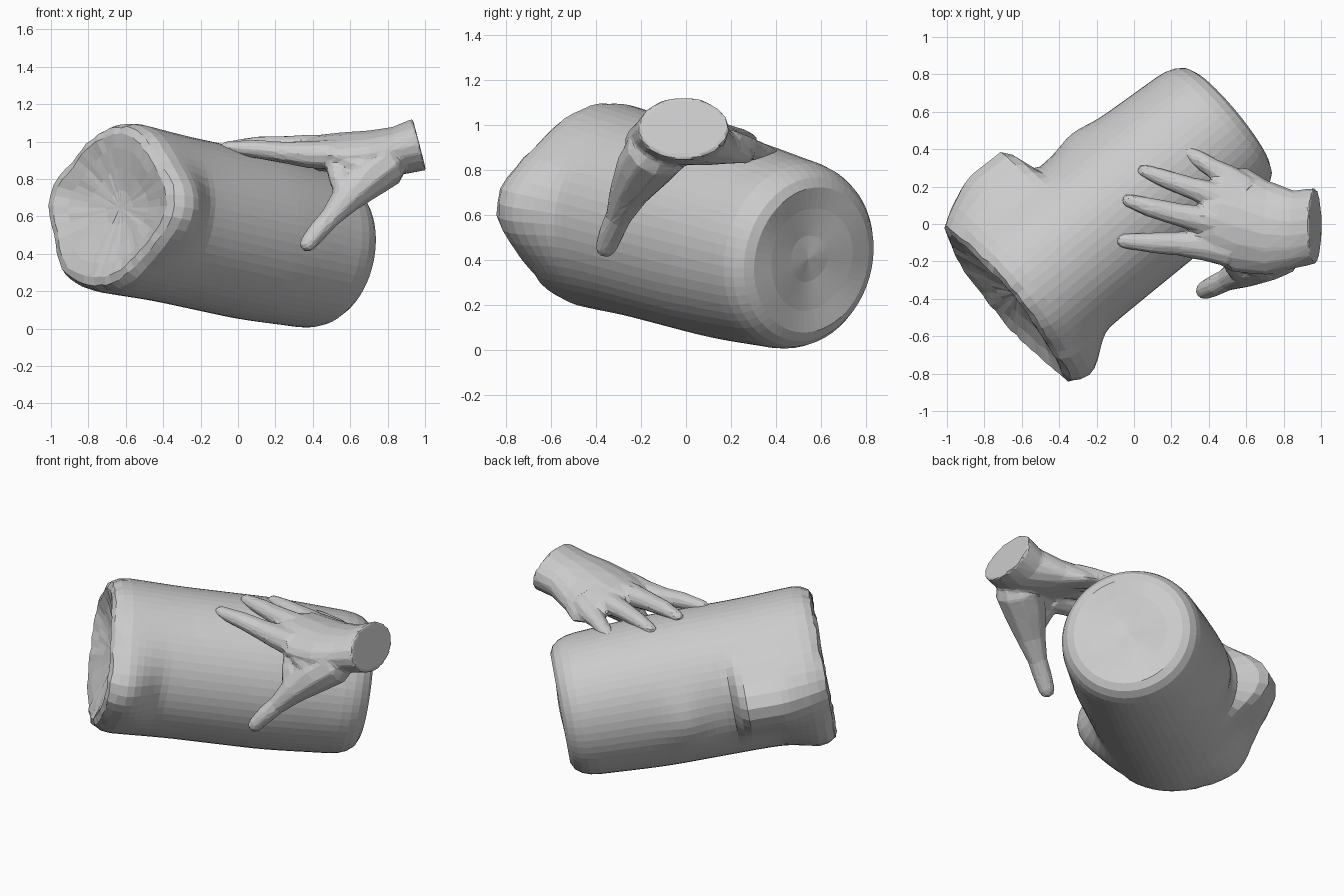
import bpy, bmesh, math, random
from mathutils import Vector

if "Cube" in bpy.data.objects:
    bpy.data.objects.remove(bpy.data.objects["Cube"])

random.seed(4)


def loft(name, rings, tip_a=None, tip_b=None):
    """Skin a list of closed rings; ends get a fan to a tip or a flat cap."""
    bm = bmesh.new()
    vr = [[bm.verts.new(p) for p in r] for r in rings]
    k = len(vr[0])
    for a, b in zip(vr, vr[1:]):
        for i in range(k):
            j = (i + 1) % k
            bm.faces.new((a[i], a[j], b[j], b[i]))
    for ring, tip in ((vr[0], tip_a), (vr[-1], tip_b)):
        if tip is None:
            bm.faces.new(ring)
        else:
            t = bm.verts.new(tip)
            for i in range(k):
                bm.faces.new((ring[i], ring[(i + 1) % k], t))
    bmesh.ops.recalc_face_normals(bm, faces=bm.faces[:])
    me = bpy.data.meshes.new(name)
    bm.to_mesh(me)
    bm.free()
    ob = bpy.data.objects.new(name, me)
    bpy.context.collection.objects.link(ob)
    return ob


def smooth(a, b, x):
    t = max(0.0, min(1.0, (x - a) / (b - a)))
    return t * t * (3 - 2 * t)


# Log frame: axis d slopes down toward the back right, n sideways, v up
tilt = 0.165
d = Vector((0.774 * math.cos(tilt), 0.633 * math.cos(tilt), -math.sin(tilt)))
n = Vector((-0.633, 0.774, 0))
v = d.cross(n).normalized()
centre = Vector((-0.07, 0.08, 0.525))


def log_ring(s, scale, seg=56, rough=0.0, dent=0.0):
    ring = []
    base = 0.449 - 0.03 * smooth(0.1, 0.8, s) + 0.012 * smooth(-0.3, -0.8, s)
    for i in range(seg):
        t = 2 * math.pi * i / seg
        gauss = lambda c, w: math.exp(-(math.remainder(t - c, 2 * math.pi) / w) ** 2)
        r = base
        stub = smooth(-0.22, -0.31, s) * (1 - 0.5 * smooth(-0.5, -0.8, s))
        r += 0.20 * gauss(0.08, 0.36) * stub                         # branch stub
        r += 0.06 * gauss(-0.75, 0.4) * smooth(-0.45, -0.75, s)      # lower corner
        r += 0.12 * gauss(math.pi, 0.42) * smooth(-0.45, -0.7, s)    # flared corner
        r += 0.03 * gauss(-0.1, 0.4) * math.exp(-((s - 0.05) / 0.12) ** 2)
        r = r * scale + random.uniform(-rough, rough)
        ds = dent * math.cos(2 * t - 0.9) + random.uniform(-rough, rough)
        ring.append(centre + d * (s + ds) + n * (r * math.cos(t)) + v * (r * math.sin(t)))
    return ring


# Log: hollowed rough front end, body, gently dished far end
rings = [log_ring(-0.74, 0.2, rough=0.002), log_ring(-0.76, 0.45, rough=0.003, dent=0.012),
         log_ring(-0.79, 0.68, rough=0.004, dent=0.012), log_ring(-0.815, 0.84, rough=0.005),
         log_ring(-0.80, 0.93, rough=0.006), log_ring(-0.755, 0.98, rough=0.003)]
rings += [log_ring(-0.7 + 0.042 * i, 1.0) for i in range(32)]
rings += [log_ring(0.66, 0.985), log_ring(0.705, 0.95), log_ring(0.745, 0.88),
          log_ring(0.765, 0.78), log_ring(0.76, 0.55, dent=0.012), log_ring(0.745, 0.25, dent=0.01)]
loft("log", rings, centre + d * -0.735, centre + d * 0.74)


# Palm and wrist: x, y, z, half width, half thickness, roll, forward lean, arch
palm = [(0.97, -0.01, 0.985, 0.203, 0.14, 0.0, 0.26, 0),
        (0.85, -0.03, 0.950, 0.21, 0.128, -0.03, 0.2, 0),
        (0.71, -0.02, 0.940, 0.255, 0.118, -0.08, 0.1, 0.5),
        (0.57, 0.02, 0.960, 0.28, 0.088, -0.13, 0.0, 1.0),
        (0.45, 0.06, 0.970, 0.255, 0.065, -0.13, 0.0, 1.0),
        (0.36, 0.05, 0.965, 0.17, 0.045, -0.1, 0.0, 0.8)]
rings = []
for x, y, z, w, h, roll, lean, arch in palm:
    ring = []
    for i in range(18):
        t = 2 * math.pi * i / 18
        a, b = w * math.cos(t), h * math.sin(t)
        py = a * math.cos(roll) - b * math.sin(roll)
        pz = a * math.sin(roll) + b * math.cos(roll)
        ring.append(Vector((x - pz * lean + 0.15 * a * (w > 0.16 and x < 0.6),
                            y + py, z + pz - arch * a * a)))
    rings.append(ring)
parts = [loft("hand", rings)]


def finger(name, pts, radii, flat=0.9, seg=10):
    """Tapered digit along a short path with a rounded tip."""
    pts = [Vector(p) for p in pts]
    end = (pts[-1] - pts[-2]).normalized()
    pts.append(pts[-1] + end * radii[-1] * 0.7)
    radii = [r * 1.04 for r in radii] + [radii[-1] * 0.75]
    rings = []
    for i, (p, r) in enumerate(zip(pts, radii)):
        t = (pts[min(i + 1, len(pts) - 1)] - pts[max(i - 1, 0)]).normalized()
        side = t.cross(Vector((0, 0, 1))).normalized()
        up = side.cross(t)
        rings.append([p + side * (r * math.cos(2 * math.pi * k / seg))
                      + up * (r * flat * math.sin(2 * math.pi * k / seg)) for k in range(seg)])
    parts.append(loft(name, rings, pts[0], pts[-1] + end * radii[-1] * 0.4))


# Four fingers resting over the log
finger("index_finger", [(0.52, -0.14, 0.93), (0.38, -0.115, 0.93), (0.24, -0.105, 0.942),
                        (0.1, -0.1, 0.96), (-0.06, -0.09, 0.968)],
       (0.09, 0.08, 0.063, 0.054, 0.038))
finger("middle_finger", [(0.52, 0.0, 0.96), (0.38, 0.02, 0.97), (0.24, 0.05, 0.975),
                         (0.1, 0.085, 0.98), (-0.03, 0.125, 0.975)],
       (0.08, 0.074, 0.06, 0.051, 0.035))
finger("ring_finger", [(0.55, 0.1, 0.95), (0.42, 0.155, 0.945), (0.3, 0.195, 0.945),
                       (0.17, 0.24, 0.94), (0.05, 0.285, 0.93)],
       (0.078, 0.07, 0.056, 0.048, 0.034))
finger("little_finger", [(0.6, 0.18, 0.91), (0.5, 0.25, 0.895), (0.42, 0.3, 0.888),
                         (0.34, 0.35, 0.872), (0.25, 0.405, 0.853)],
       (0.078, 0.066, 0.05, 0.044, 0.031))

# Thumb hanging down the front, with the web that joins it to the index finger
finger("thumb", [(0.84, -0.1, 0.92), (0.78, -0.13, 0.88), (0.68, -0.19, 0.80), (0.58, -0.255, 0.695),
                 (0.49, -0.3, 0.59), (0.43, -0.33, 0.525), (0.375, -0.355, 0.455)],
       (0.1, 0.14, 0.125, 0.088, 0.058, 0.056, 0.048))
finger("thumb_web", [(0.58, -0.25, 0.73), (0.56, -0.22, 0.80), (0.54, -0.17, 0.88)],
       (0.07, 0.075, 0.075), flat=0.8)
finger("thumb_muscle", [(0.74, -0.17, 0.85), (0.66, -0.17, 0.87), (0.58, -0.17, 0.89)],
       (0.10, 0.11, 0.09), flat=0.8)

# Fuse the hand into one skin, then reduce it to broad flat facets
with bpy.context.temp_override(active_object=parts[0], object=parts[0],
                               selected_objects=parts, selected_editable_objects=parts):
    bpy.ops.object.join()
hand = parts[0]
m = hand.modifiers.new("fuse", 'REMESH')
m.mode, m.voxel_size = 'VOXEL', 0.011
m = hand.modifiers.new("soften", 'SMOOTH')
m.factor, m.iterations = 0.5, 5
m = hand.modifiers.new("facet", 'DECIMATE')
m.ratio = 0.06
